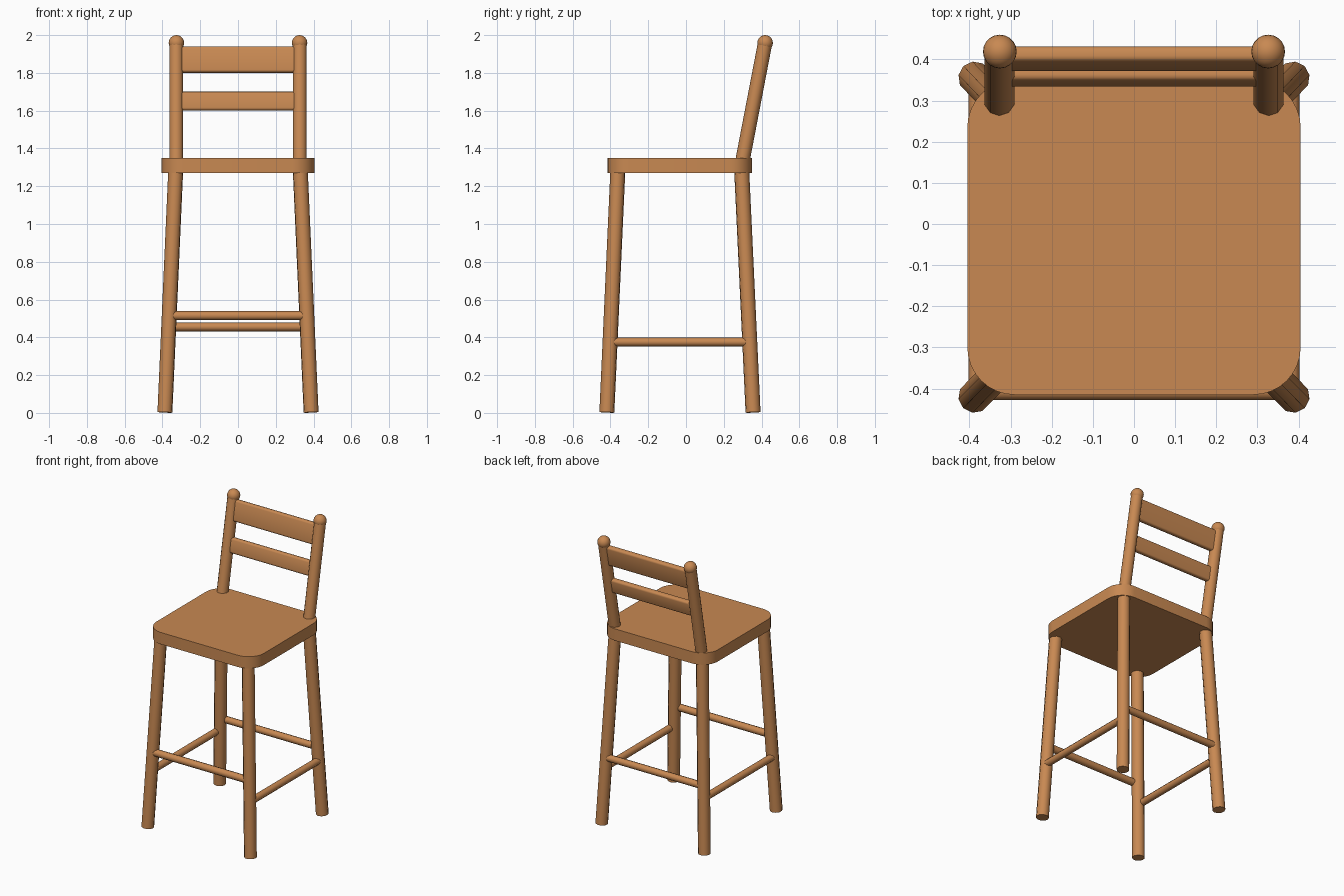
import bpy, bmesh, math
from mathutils import Vector, Matrix

if "Cube" in bpy.data.objects:
    bpy.data.objects.remove(bpy.data.objects["Cube"])

wood = bpy.data.materials.new("warm wood")
wood.diffuse_color = (0.58, 0.25, 0.085, 1)
wood.use_nodes = True
wood.node_tree.nodes["Principled BSDF"].inputs["Base Color"].default_value = wood.diffuse_color


def finish(bm, name, angle=40):
    bmesh.ops.recalc_face_normals(bm, faces=bm.faces)
    me = bpy.data.meshes.new(name)
    bm.to_mesh(me)
    bm.free()
    me.materials.append(wood)
    ob = bpy.data.objects.new(name, me)
    bpy.context.collection.objects.link(ob)
    bpy.ops.object.select_all(action='DESELECT')
    ob.select_set(True)
    bpy.context.view_layer.objects.active = ob
    bpy.ops.object.shade_smooth_by_angle(angle=math.radians(angle))
    return ob


def rod(name, a, b, r, sides=10):
    a, b = Vector(a), Vector(b)
    d = b - a
    m = Matrix.Translation((a + b) / 2) @ d.to_track_quat('Z', 'Y').to_matrix().to_4x4()
    bm = bmesh.new()
    bmesh.ops.create_cone(bm, cap_ends=True, segments=sides, radius1=r, radius2=r,
                          depth=d.length, matrix=m)
    return finish(bm, name)


# Seat: rounded rectangle, extruded
X, Y0, Y1, R = 0.405, -0.415, 0.35, 0.115
bm = bmesh.new()
pts = []
for i, (cx, cy) in enumerate([(X - R, Y1 - R), (R - X, Y1 - R), (R - X, Y0 + R), (X - R, Y0 + R)]):
    for k in range(9):
        t = math.radians(90 * i + 90 * k / 8)
        pts.append(bm.verts.new((cx + R * math.cos(t), cy + R * math.sin(t), 1.27)))
base = bm.faces.new(pts)
top = bmesh.ops.extrude_face_region(bm, geom=[base], use_keep_orig=True)
bmesh.ops.translate(bm, vec=(0, 0, 0.08),
                    verts=[v for v in top['geom'] if isinstance(v, bmesh.types.BMVert)])
finish(bm, "seat")

# Backrest line: y at a given height
TILT = math.atan2(0.117, 0.61)


def back_y(z):
    return 0.302 + (z - 1.35) * math.tan(TILT)


for s, side in ((-1, "left"), (1, "right")):
    # Splayed legs
    rod(f"{side}_front_leg", (s * 0.387, -0.419, 0.003), (s * 0.329, -0.36, 1.30), 0.04)
    rod(f"{side}_back_leg", (s * 0.387, 0.355, 0.003), (s * 0.329, 0.294, 1.30), 0.04)
    # Side stretchers
    rod(f"{side}_stretcher", (s * 0.38, -0.38, 0.375), (s * 0.38, 0.315, 0.375), 0.023)
    # Back posts with ball finials
    rod(f"{side}_back_post", (s * 0.327, back_y(1.31), 1.31), (s * 0.327, back_y(1.95), 1.95), 0.038)
    bm = bmesh.new()
    bmesh.ops.create_uvsphere(bm, u_segments=20, v_segments=12, radius=0.041,
                              matrix=Matrix.Translation((s * 0.326, 0.419, 1.959)))
    finish(bm, f"{side}_finial")

# Front and back stretchers
rod("front_stretcher", (-0.347, -0.405, 0.515), (0.347, -0.405, 0.515), 0.024)
rod("back_stretcher", (-0.347, 0.345, 0.455), (0.347, 0.345, 0.455), 0.023)

# Back slats, tilted with the posts, softened edges
for name, z, h in (("upper_slat", 1.87, 0.14), ("lower_slat", 1.65, 0.10)):
    bm = bmesh.new()
    bmesh.ops.create_cube(bm, size=1, matrix=Matrix.Diagonal((0.62, 0.038, h, 1)))
    long_edges = [e for e in bm.edges if abs(e.verts[0].co.x - e.verts[1].co.x) > 0.1]
    bmesh.ops.bevel(bm, geom=long_edges, offset=0.013, segments=3, profile=0.5, affect='EDGES')
    bm.transform(Matrix.Translation((0, back_y(z), z)) @ Matrix.Rotation(-TILT, 4, 'X'))
    finish(bm, name)
